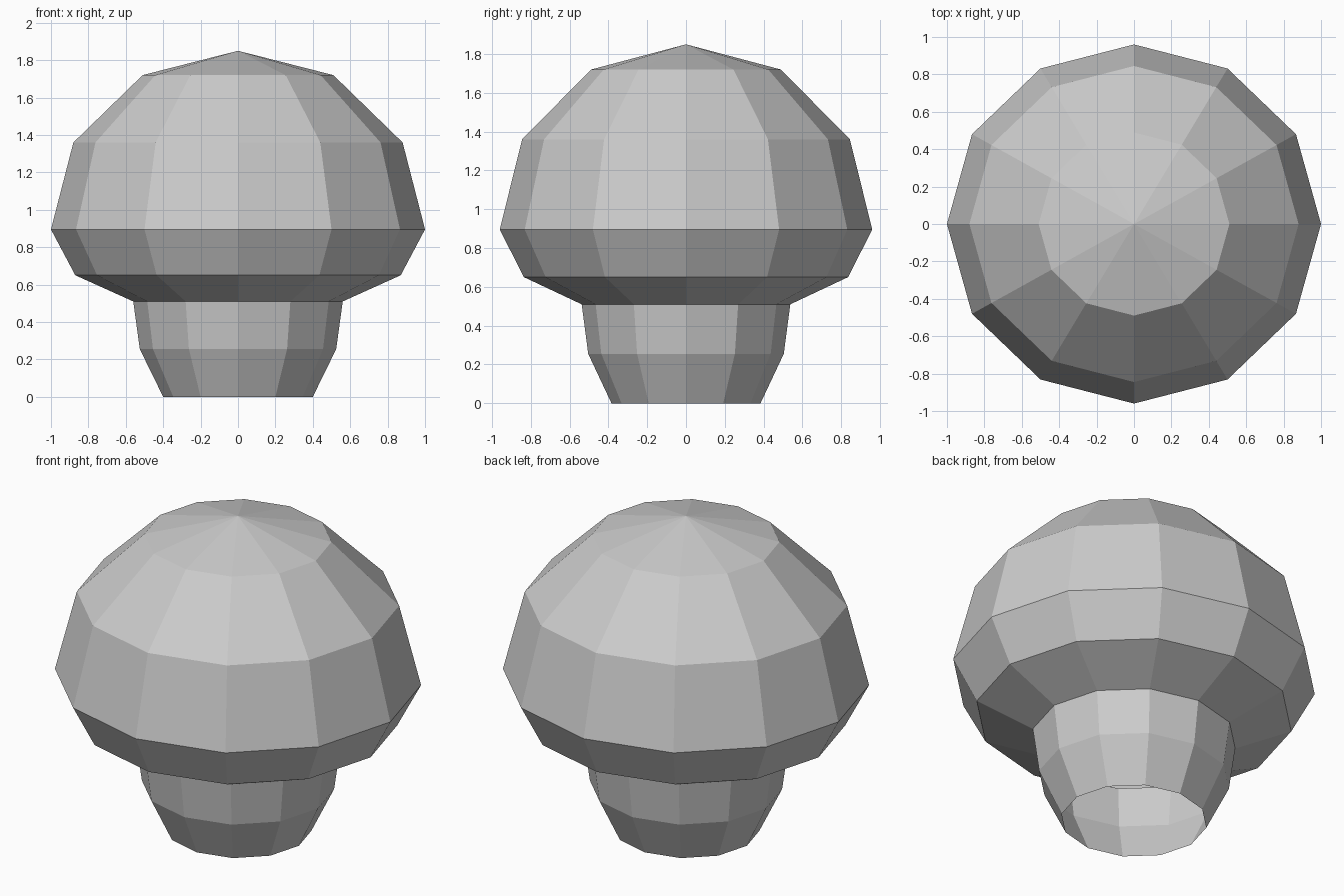
import bpy
import bmesh
from math import cos, sin, tau

SIDES = 12
DEPTH = 0.96  # slightly squashed front to back

cube = bpy.data.objects.get("Cube")
if cube:
    bpy.data.objects.remove(cube, do_unlink=True)

grey = bpy.data.materials.new("plain grey")
grey.use_nodes = True
grey.diffuse_color = (0.6, 0.6, 0.6, 1)
grey.node_tree.nodes["Principled BSDF"].inputs["Base Color"].default_value = grey.diffuse_color


def lathe(name, profile):
    """Turn a (radius, height) profile, listed bottom to top; radius 0 is a tip."""
    bm = bmesh.new()
    rings = []
    for r, z in profile:
        count = SIDES if r else 1
        rings.append([bm.verts.new((r * cos(tau * i / SIDES),
                                    r * DEPTH * sin(tau * i / SIDES), z))
                      for i in range(count)])
    for low, high in zip(rings, rings[1:]):
        for i in range(SIDES):
            j = (i + 1) % SIDES
            top = [high[j], high[i]] if len(high) > 1 else [high[0]]
            bm.faces.new([low[i], low[j]] + top)
    mesh = bpy.data.meshes.new(name)
    bm.to_mesh(mesh)
    bm.free()
    mesh.materials.append(grey)
    obj = bpy.data.objects.new(name, mesh)
    bpy.context.collection.objects.link(obj)
    return obj


# Hollow stem, open at the bottom
lathe("stem", [(0.4, 0), (0.525, 0.255), (0.56, 0.51)])

# Domed cap with a sloping underside that meets the stem
lathe("cap", [(0.56, 0.51), (0.87, 0.65), (1.0, 0.895),
              (0.88, 1.36), (0.51, 1.72), (0, 1.85)])
